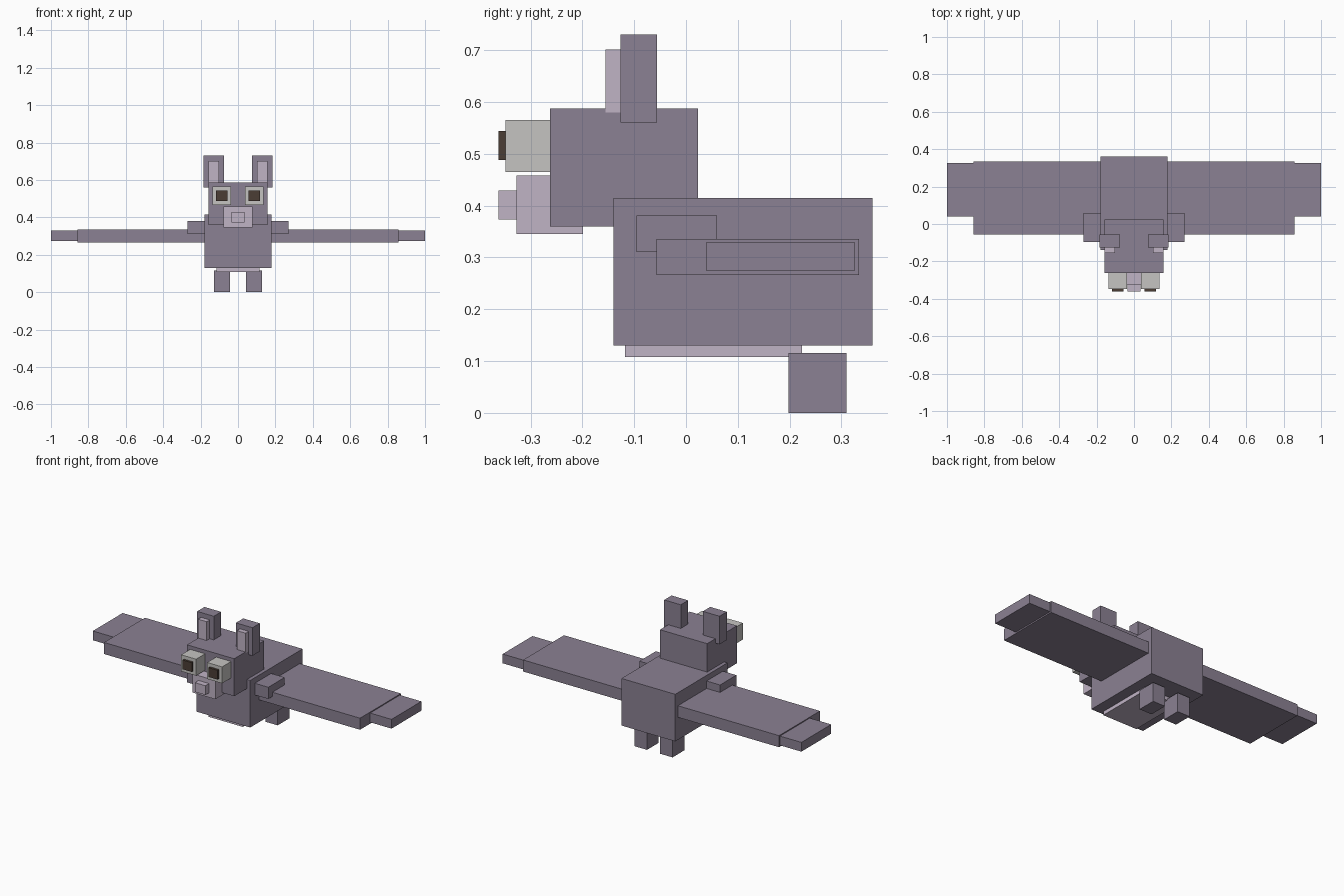
import bpy
import bmesh
from mathutils import Vector

cube = bpy.data.objects.get("Cube")
if cube:
    bpy.data.objects.remove(cube, do_unlink=True)


def linear(c):
    c /= 255
    return c / 12.92 if c <= 0.04045 else ((c + 0.055) / 1.055) ** 2.4


def material(name, rgb):
    mat = bpy.data.materials.new(name)
    mat.use_nodes = True
    colour = (*[linear(c) for c in rgb], 1)
    mat.diffuse_color = colour
    mat.node_tree.nodes["Principled BSDF"].inputs["Base Color"].default_value = colour
    return mat


fur = material("mauve_fur", (139, 129, 147))
skin = material("pale_pink_skin", (192, 179, 197))
eye_white = material("eye_grey", (197, 196, 193))
pupil_brown = material("pupil_brown", (75, 61, 53))


def box(name, mat, x, y, z):
    """Box between the given (low, high) limits on each axis."""
    low, high = Vector((x[0], y[0], z[0])), Vector((x[1], y[1], z[1]))
    mesh = bpy.data.meshes.new(name)
    bm = bmesh.new()
    bmesh.ops.create_cube(bm, size=1)
    for v in bm.verts:
        v.co = v.co * (high - low)
    bm.to_mesh(mesh)
    bm.free()
    mesh.materials.append(mat)
    obj = bpy.data.objects.new(name, mesh)
    obj.location = (low + high) / 2
    bpy.context.collection.objects.link(obj)


def pair(name, mat, x, y, z):
    """The same box on the left (+x) and right (-x)."""
    box("left_" + name, mat, x, y, z)
    box("right_" + name, mat, (-x[1], -x[0]), y, z)


# Body and belly
box("body", fur, (-0.18, 0.18), (-0.14, 0.36), (0.13, 0.415))
box("belly", skin, (-0.115, 0.115), (-0.118, 0.224), (0.108, 0.14))

# Head, muzzle and nose
box("head", fur, (-0.158, 0.158), (-0.262, 0.023), (0.36, 0.587))
box("muzzle", skin, (-0.077, 0.077), (-0.327, -0.199), (0.345, 0.458))
box("nose", skin, (-0.035, 0.035), (-0.362, -0.32), (0.373, 0.429))

# Eyes
pair("eye", eye_white, (0.037, 0.137), (-0.348, -0.255), (0.465, 0.565))
pair("pupil", pupil_brown, (0.056, 0.117), (-0.362, -0.34), (0.488, 0.544))

# Ears
pair("ear", fur, (0.074, 0.185), (-0.126, -0.056), (0.56, 0.73))
pair("inner_ear", skin, (0.101, 0.159), (-0.155, -0.12), (0.58, 0.701))

# Wings
pair("shoulder", fur, (0.17, 0.27), (-0.096, 0.06), (0.31, 0.381))
pair("wing", fur, (0.17, 0.857), (-0.057, 0.334), (0.266, 0.336))
pair("wing_tip", fur, (0.85, 1.0), (0.04, 0.325), (0.274, 0.33))

# Feet
pair("foot", fur, (0.044, 0.127), (0.198, 0.31), (0, 0.116))
